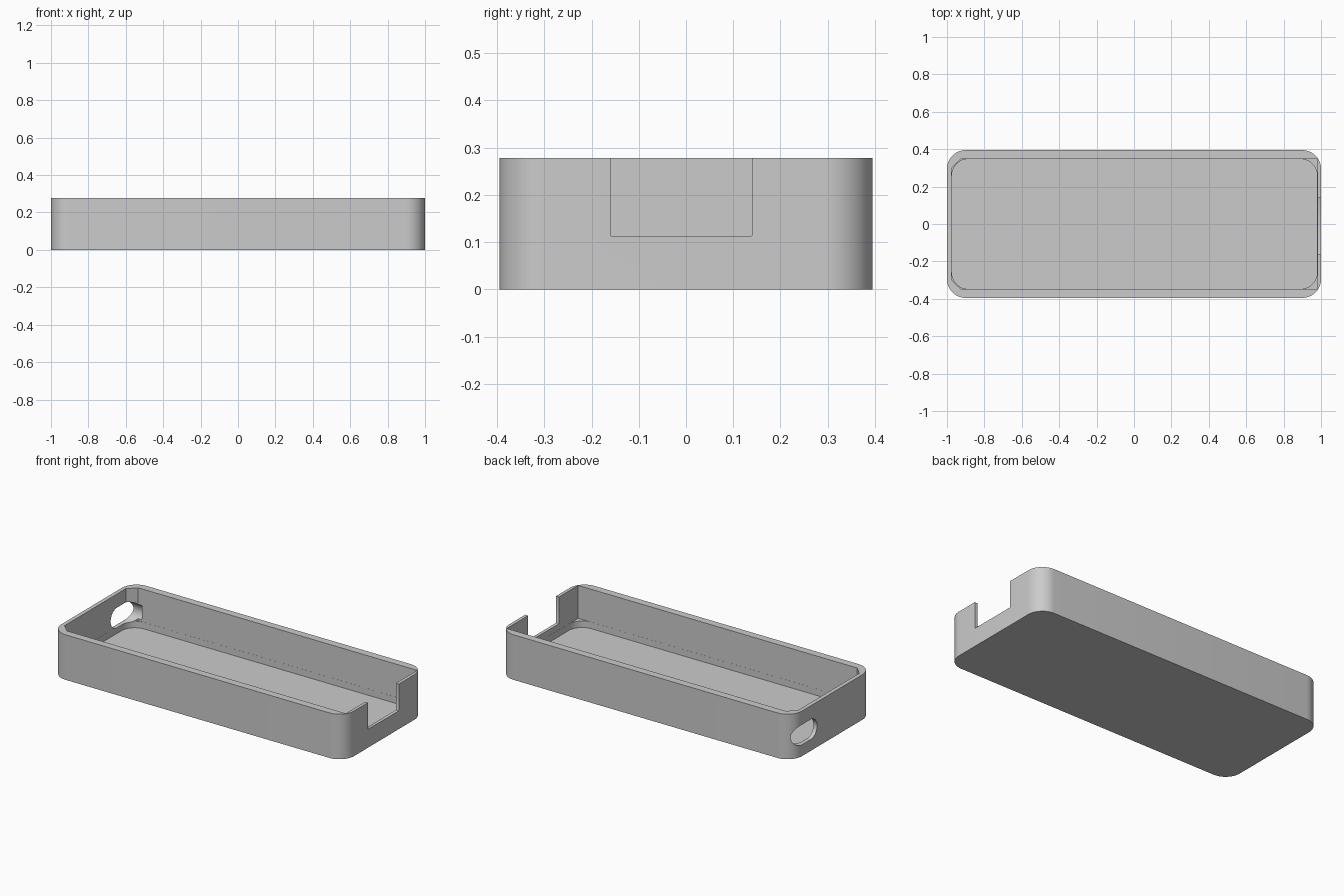
import bpy
import bmesh
import math

if "Cube" in bpy.data.objects:
    bpy.data.objects.remove(bpy.data.objects["Cube"], do_unlink=True)

grey = bpy.data.materials.new("plain grey")
grey.use_nodes = True
grey.diffuse_color = (0.6, 0.6, 0.6, 1)
grey.node_tree.nodes["Principled BSDF"].inputs["Base Color"].default_value = (0.6, 0.6, 0.6, 1)


def rounded_outline(x0, x1, y0, y1, r, steps=12):
    """Counter-clockwise rectangle with rounded corners."""
    centres = [(x1 - r, y1 - r), (x0 + r, y1 - r), (x0 + r, y0 + r), (x1 - r, y0 + r)]
    points = []
    for quarter, (cx, cy) in enumerate(centres):
        for i in range(steps + 1):
            a = math.pi / 2 * (quarter + i / steps)
            points.append((cx + r * math.cos(a), cy + r * math.sin(a)))
    return points


def prism(name, outline, low, high, place=lambda u, v, w: (u, v, w)):
    """Extrude an outline between two levels."""
    bm = bmesh.new()
    face = bm.faces.new([bm.verts.new(place(u, v, low)) for u, v in outline])
    top = bmesh.ops.extrude_face_region(bm, geom=[face])["geom"]
    for v in top:
        if isinstance(v, bmesh.types.BMVert):
            i = 0 if place(0, 0, 1)[0] else 2
            v.co[i] = high
    bmesh.ops.remove_doubles(bm, verts=bm.verts, dist=1e-5)
    bmesh.ops.recalc_face_normals(bm, faces=bm.faces)
    mesh = bpy.data.meshes.new(name)
    bm.to_mesh(mesh)
    bm.free()
    mesh.materials.append(grey)
    obj = bpy.data.objects.new(name, mesh)
    bpy.context.collection.objects.link(obj)
    return obj


def along_x(u, v, w):
    return (w, u, v)


# Outer body of the open tray
tray = prism("tray", rounded_outline(-1, 1, -0.395, 0.395, 0.1), 0, 0.278)

# Rounded floor pocket, then the wider cavity with chamfered left-hand corners
x0, x1, y, c, gap = -0.975, 0.98, 0.348, 0.05, 0.0005
pocket = prism("floor_pocket",
               rounded_outline(x0 + gap, x1 - gap, gap - y, y - gap, 0.09), 0.035, 0.15)
cavity = prism("cavity", [(x1, -y), (x1, y), (x0 + c, y), (x0, y - c),
                          (x0, c - y), (x0 + c, -y)], 0.075, 0.4)

# Notch in one end wall and oblong cable hole in the other
notch = prism("end_notch", rounded_outline(-0.16, 0.14, 0.113, 0.4, 0.003, 2),
              0.95, 1.1, along_x)
hole = prism("cable_hole", rounded_outline(0.15, 0.366, 0.07, 0.194, 0.0619),
             -1.1, -0.9, along_x)

bpy.ops.object.select_all(action="DESELECT")
tray.select_set(True)
bpy.context.view_layer.objects.active = tray
for cutter in (pocket, cavity, notch, hole):
    cut = tray.modifiers.new(cutter.name, "BOOLEAN")
    cut.operation = "DIFFERENCE"
    cut.solver = "EXACT"
    cut.object = cutter
    bpy.ops.object.modifier_apply(modifier=cut.name)
    bpy.data.objects.remove(cutter, do_unlink=True)

bpy.ops.object.shade_smooth_by_angle(angle=math.radians(25))
